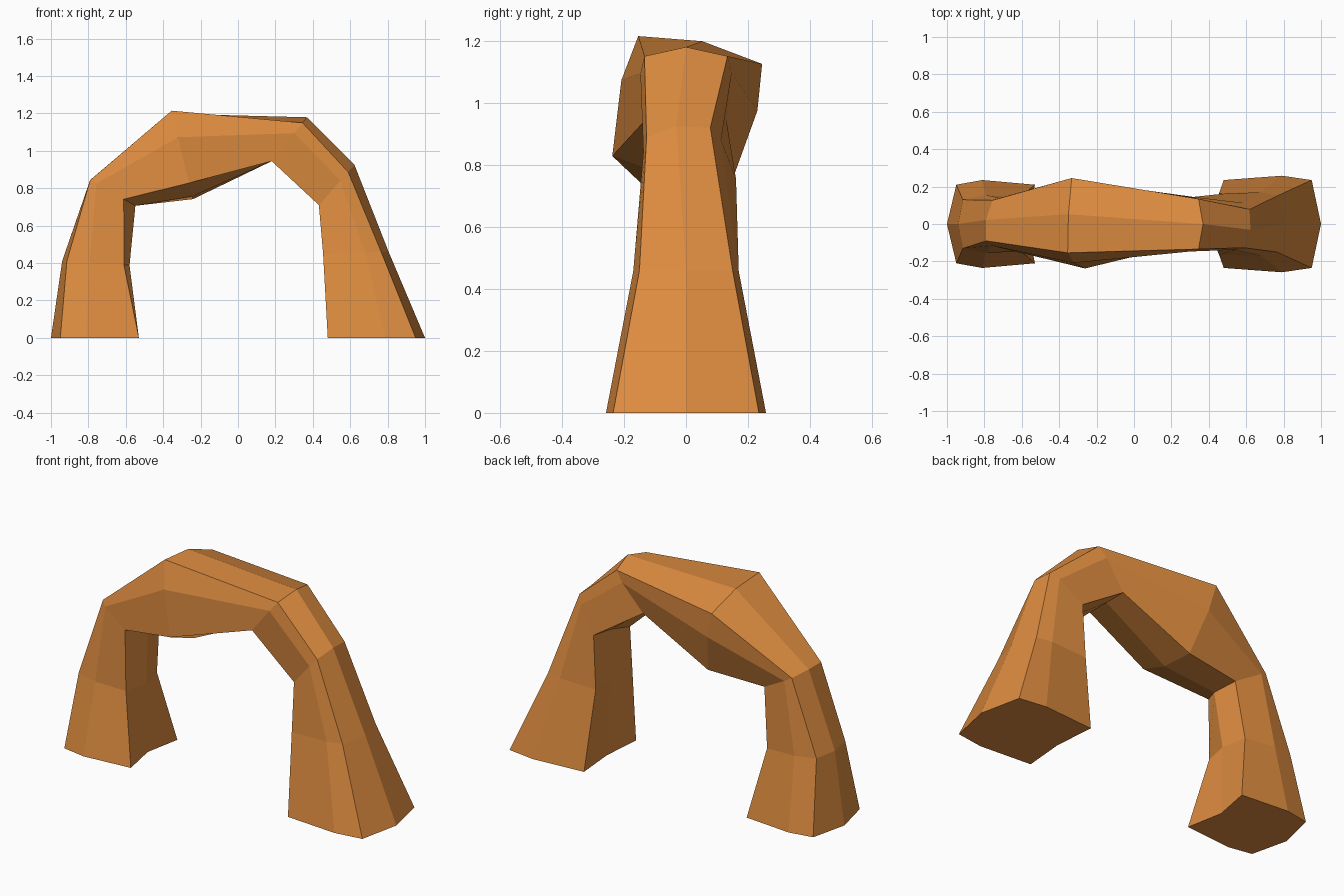
import bpy, bmesh, math
from mathutils import Vector

if "Cube" in bpy.data.objects:
    bpy.data.objects.remove(bpy.data.objects["Cube"])

# Cross-sections along the arch, left foot to right foot:
# outer edge (x, z), inner edge (x, z), crown bulge, belly bulge,
# half widths (outer, middle, inner), middle position, roll in degrees
SECTIONS = [
    ((-0.95, 0.00), (-0.53, 0.00), 0.05, -0.04, (0.21, 0.235, 0.21), 0.33, 0),
    ((-0.915, 0.41), (-0.61, 0.39), 0.025, 0.03, (0.13, 0.155, 0.14), 0.40, 0),
    ((-0.775, 0.835), (-0.59, 0.73), 0.02, 0.05, (0.11, 0.13, 0.13), 0.20, -10),
    ((-0.345, 1.175), (-0.25, 0.78), 0.03, 0.03, (0.205, 0.225, 0.197), 0.38, -13),
    ((0.345, 1.15), (0.18, 0.945), 0.038, 0.0, (0.134, 0.147, 0.13), 0.27, 0),
    ((0.605, 0.905), (0.45, 0.73), 0.03, -0.01, (0.105, 0.128, 0.14), 0.25, 12),
    ((0.765, 0.46), (0.455, 0.45), 0.04, -0.02, (0.15, 0.17, 0.165), 0.28, 0),
    ((0.95, 0.00), (0.48, 0.00), 0.05, -0.02, (0.235, 0.258, 0.235), 0.34, 0),
]


def ring(outer, inner, crown, belly, widths, mid, roll):
    """Eight-sided section lying in the plane through outer, inner and the y axis."""
    o, i = Vector((outer[0], 0, outer[1])), Vector((inner[0], 0, inner[1]))
    centre, up = (o + i) / 2, (o - i).normalized()
    half = (o - i).length / 2
    wo, wm, wi = widths
    m = half * (1 - 2 * mid)
    profile = [(0, half + crown), (-wo, half), (-wm, m), (-wi, -half),
               (0, -half - belly), (wi, -half), (wm, m), (wo, half)]
    c, s = math.cos(math.radians(roll)), math.sin(math.radians(roll))
    return [centre + up * (h * c + y * s) + Vector((0, y * c - h * s, 0))
            for y, h in profile]


# Rock arch: loft the sections and cap both feet
bm = bmesh.new()
rings = [[bm.verts.new(p) for p in ring(*sec)] for sec in SECTIONS]
for a, b in zip(rings, rings[1:]):
    for k in range(8):
        n = (k + 1) % 8
        bm.faces.new((a[k], a[n], b[n], b[k]))
bm.faces.new(rings[0])
bm.faces.new(rings[-1])
bmesh.ops.recalc_face_normals(bm, faces=bm.faces)

mesh = bpy.data.meshes.new("rock_arch")
bm.to_mesh(mesh)
bm.free()
arch = bpy.data.objects.new("rock_arch", mesh)
bpy.context.collection.objects.link(arch)

# Orange sandstone
stone = bpy.data.materials.new("sandstone")
stone.diffuse_color = (0.72, 0.26, 0.05, 1)
stone.use_nodes = True
stone.node_tree.nodes["Principled BSDF"].inputs["Base Color"].default_value = stone.diffuse_color
mesh.materials.append(stone)
